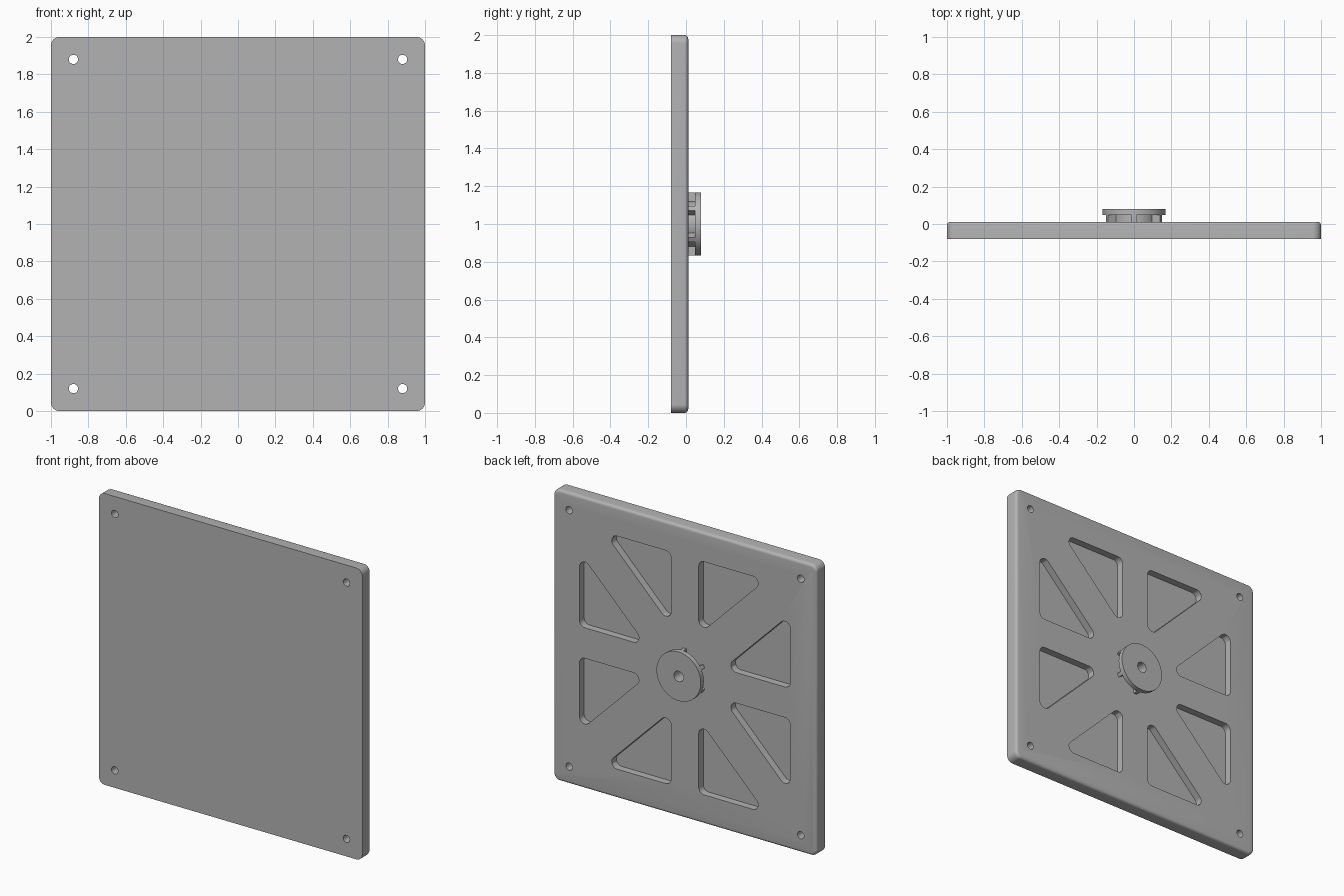
import bpy, bmesh, math
from mathutils import Vector

cube = bpy.data.objects.get("Cube")
if cube:
    bpy.data.objects.remove(cube, do_unlink=True)

CENTRE = Vector((0, 0, 1))
FRONT, BACK = -0.08, 0.012        # faces of the panel
POCKET_FLOOR = -0.038
DISC_FRONT, DISC_BACK = 0.047, 0.08

grey = bpy.data.materials.new("plain grey")
grey.use_nodes = True
colour = (0.45, 0.45, 0.45, 1)
grey.diffuse_color = colour
grey.node_tree.nodes["Principled BSDF"].inputs["Base Color"].default_value = colour


def rounded(corners, radius, steps=8):
    """Outline of a convex polygon with filleted corners."""
    points = []
    pts = [Vector(c) for c in corners]
    for i, p in enumerate(pts):
        a = (pts[i - 1] - p).normalized()
        b = (pts[(i + 1) % len(pts)] - p).normalized()
        half = a.angle(b) / 2
        centre = p + (a + b).normalized() * radius / math.sin(half)
        start = p + a * radius / math.tan(half) - centre
        end = p + b * radius / math.tan(half) - centre
        for s in range(steps + 1):
            t = s / steps
            mix = (start * (1 - t) + end * t).normalized() * radius
            points.append(centre + mix)
    return points


def circle(radius, sides=48, x=0, z=0):
    return [Vector((x + radius * math.cos(math.tau * i / sides),
                    z + radius * math.sin(math.tau * i / sides))) for i in range(sides)]


def prism(name, outline, y0, y1, bevel=0):
    """Extrude an outline in x and z from y0 to y1; bevel the rim at y1."""
    bm = bmesh.new()
    face = bm.faces.new([bm.verts.new((p.x, y0, p.y)) for p in outline])
    new = bmesh.ops.extrude_face_region(bm, geom=[face], use_keep_orig=True)["geom"]
    for v in new:
        if isinstance(v, bmesh.types.BMVert):
            v.co.y = y1
    bmesh.ops.recalc_face_normals(bm, faces=bm.faces)
    if bevel:
        rim = [e for e in bm.edges if all(abs(v.co.y - y1) < 1e-5 for v in e.verts)]
        bmesh.ops.bevel(bm, geom=rim, offset=bevel, segments=5, profile=0.5, affect='EDGES')
    mesh = bpy.data.meshes.new(name)
    bm.to_mesh(mesh)
    bm.free()
    mesh.materials.append(grey)
    obj = bpy.data.objects.new(name, mesh)
    obj.location = CENTRE
    bpy.context.collection.objects.link(obj)
    return obj


def activate(obj):
    bpy.ops.object.select_all(action='DESELECT')
    obj.select_set(True)
    bpy.context.view_layer.objects.active = obj


def cut(obj, cutter):
    cutter.hide_render = True
    mod = obj.modifiers.new("cut", 'BOOLEAN')
    mod.operation = 'DIFFERENCE'
    mod.solver = 'EXACT'
    mod.object = cutter
    activate(obj)
    bpy.ops.object.modifier_apply(modifier=mod.name)
    bpy.data.objects.remove(cutter, do_unlink=True)


# Square panel with a softened back rim
square = [(-1, -1), (1, -1), (1, 1), (-1, 1)]
panel = prism("panel", rounded(square, 0.045), FRONT, BACK, bevel=0.02)

# Corner screw holes, and triangular pockets either side of each diagonal
triangle = [(0.8, 0.105), (0.8, 0.613), (0.292, 0.105)]
for sx, sz in square:
    cut(panel, prism("hole_cutter", circle(0.025, 24, 0.88 * sx, 0.88 * sz), -0.2, 0.2))
    for swap in (False, True):
        corners = [(c[swap] * sx, c[not swap] * sz) for c in triangle]
        cut(panel, prism("pocket_cutter", rounded(corners, 0.04), POCKET_FLOOR, 0.2))

# Hub: core, radial ribs and end disc, with a blind hole in the middle
core = prism("hub_core", circle(0.12), BACK - 0.005, DISC_FRONT + 0.005)
disc = prism("hub_disc", circle(0.168, 64), DISC_FRONT, DISC_BACK)
for part in (panel, core, disc):
    cut(part, prism("bore_cutter", circle(0.036, 32), POCKET_FLOOR, 0.2))
rib = [Vector(p) for p in ((0.1, -0.0125), (0.167, -0.0125), (0.167, 0.0125), (0.1, 0.0125))]
for i in range(6):
    obj = prism("hub_rib_%d" % (i + 1), rib, BACK - 0.005, DISC_FRONT + 0.005)
    obj.rotation_euler.y = math.radians(30 + 60 * i)

for obj in (panel, core, disc):
    activate(obj)
    bpy.ops.object.shade_smooth_by_angle(angle=math.radians(30))
